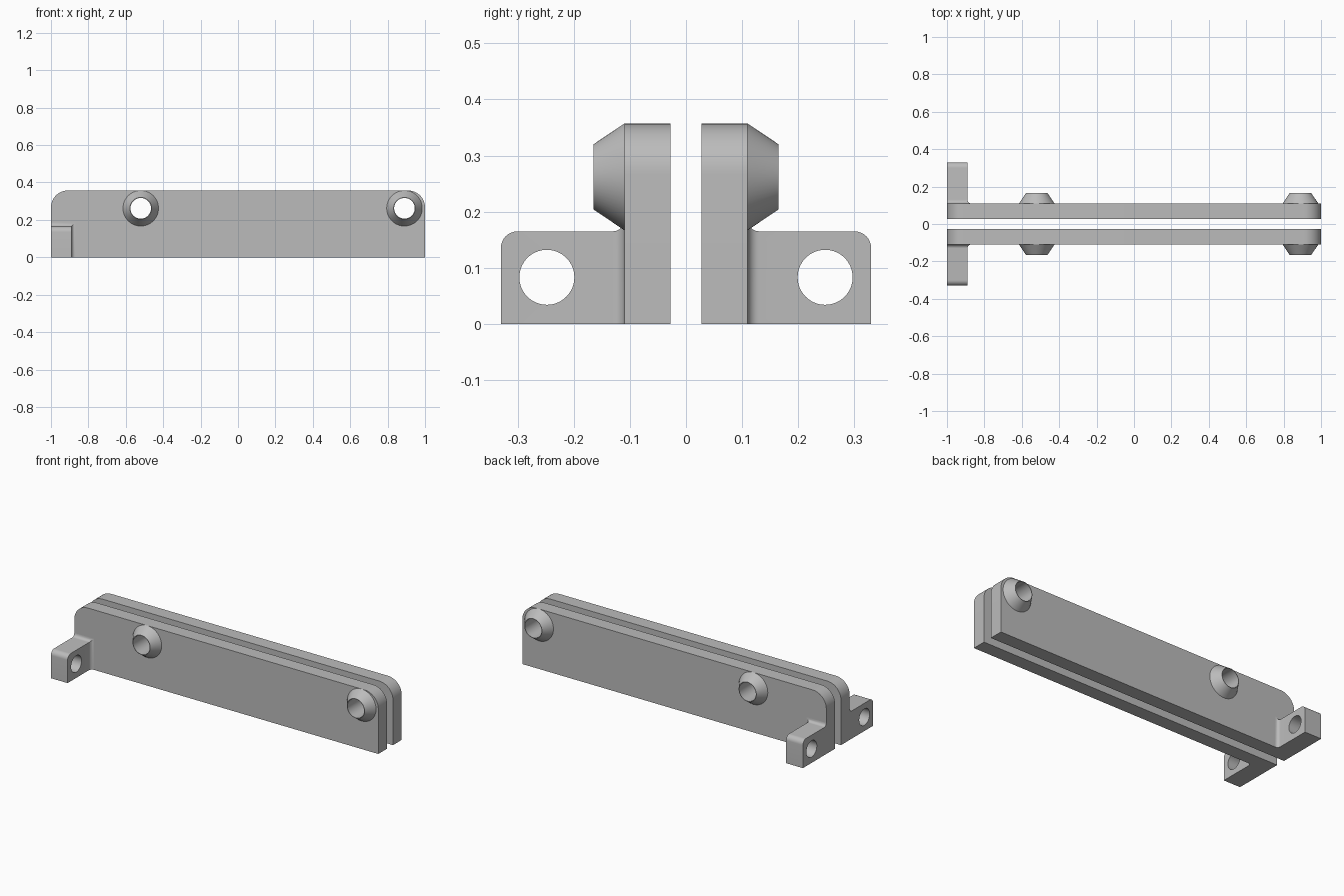
import bpy, bmesh
from math import pi, sin, cos, sqrt, radians
from mathutils import Matrix

cube = bpy.data.objects.get("Cube")
if cube:
    bpy.data.objects.remove(cube, do_unlink=True)

grey = bpy.data.materials.new("plain_grey")
grey.use_nodes = True
colour = (0.5, 0.5, 0.5, 1)
grey.diffuse_color = colour
grey.node_tree.nodes["Principled BSDF"].inputs["Base Color"].default_value = colour

INNER, OUTER, TIP, END = -0.028, -0.11, -0.165, -0.33   # depths along y
HEIGHT, CORNER = 0.357, 0.09
BOSS_X, BOSS_Z = (-0.52, 0.89), 0.262
EAR_X, EAR_Z, FILLET, ROUND = -0.89, 0.165, 0.02, 0.03


def new_object(name, bm):
    bmesh.ops.recalc_face_normals(bm, faces=bm.faces)
    mesh = bpy.data.meshes.new(name)
    bm.to_mesh(mesh)
    bm.free()
    mesh.materials.append(grey)
    ob = bpy.data.objects.new(name, mesh)
    bpy.context.collection.objects.link(ob)
    return ob


def loft(name, sections):
    """Skin a list of equal-length closed loops and cap both ends."""
    bm = bmesh.new()
    loops = [[bm.verts.new(p) for p in s] for s in sections]
    n = len(loops[0])
    for a, b in zip(loops, loops[1:]):
        for i in range(n):
            j = (i + 1) % n
            bm.faces.new((a[i], a[j], b[j], b[i]))
    bm.faces.new(loops[0])
    bm.faces.new(loops[-1])
    return new_object(name, bm)


def cone(name, r1, r2, depth, centre, axis):
    bm = bmesh.new()
    turn = Matrix.Rotation(pi / 2, 4, axis)
    bmesh.ops.create_cone(bm, cap_ends=True, segments=64, radius1=r1, radius2=r2,
                          depth=depth, matrix=Matrix.Translation(centre) @ turn)
    return new_object(name, bm)


def drill(ob, cutter):
    mod = ob.modifiers.new("hole", "BOOLEAN")
    mod.operation, mod.solver, mod.object = "DIFFERENCE", "EXACT", cutter
    bpy.context.view_layer.objects.active = ob
    bpy.ops.object.modifier_apply(modifier=mod.name)


def finish(ob):
    """Smooth the curved faces and mirror the part to the back half."""
    bpy.ops.object.select_all(action="DESELECT")
    ob.select_set(True)
    bpy.context.view_layer.objects.active = ob
    bpy.ops.object.shade_smooth_by_angle(angle=radians(30))
    mirror = ob.modifiers.new("front_and_back", "MIRROR")
    mirror.use_axis = (False, True, False)


# Long plates with rounded top corners
arc = [i * pi / 24 for i in range(13)]
outline = [(-1, 0), (1, 0)]
outline += [(1 - CORNER + CORNER * cos(a), HEIGHT - CORNER + CORNER * sin(a)) for a in arc]
outline += [(-1 + CORNER - CORNER * sin(a), HEIGHT - CORNER + CORNER * cos(a)) for a in arc]
plate = loft("long_plates", [[(x, y, z) for x, z in outline] for y in (INNER, OUTER)])

# Tapered bosses with through holes
bosses = []
for name, x in zip(("right_bosses", "left_bosses"), BOSS_X):
    boss = cone(name, 0.095, 0.058, OUTER - TIP, (x, (OUTER + TIP) / 2, BOSS_Z), "X")
    cutter = cone("hole_cutter", 0.055, 0.055, 0.4, (x, -0.2, BOSS_Z), "X")
    drill(boss, cutter)
    drill(plate, cutter)
    bpy.data.objects.remove(cutter, do_unlink=True)
    bosses.append(boss)

# Mounting ears: filleted into the plate, rounded at the far top edge
steps = [i / 8 for i in range(9)]
sections = []
for t in steps:
    a = t * pi / 2
    flare = FILLET * (1 - sin(a))
    sections.append((OUTER - FILLET * (1 - cos(a)), EAR_X + flare, EAR_Z + flare))
for t in steps:
    a = t * pi / 2
    sections.append((END + ROUND * (1 - sin(a)), EAR_X, EAR_Z - ROUND * (1 - cos(a))))
ear = loft("mounting_ears", [[(-1, y, 0), (x, y, 0), (x, y, z), (-1, y, z)]
                             for y, x, z in sections])
cutter = cone("ear_cutter", 0.049, 0.049, 0.4, (-0.95, -0.248, 0.083), "Y")
drill(ear, cutter)
bpy.data.objects.remove(cutter, do_unlink=True)

for part in [plate, ear] + bosses:
    finish(part)
